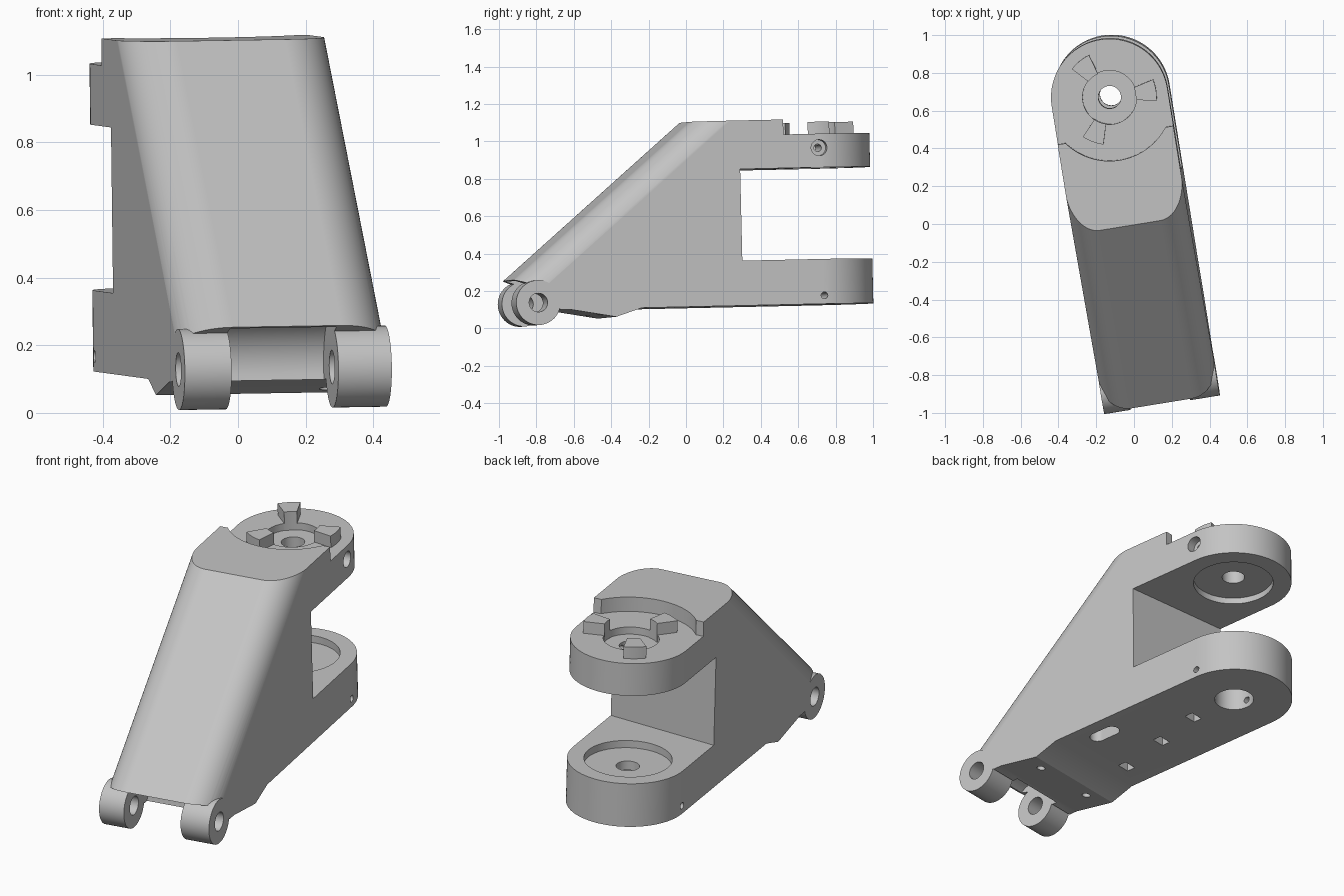
import bpy, bmesh, math
from mathutils import Matrix, Euler, Vector

old = bpy.data.objects.get("Cube")
if old:
    bpy.data.objects.remove(old, do_unlink=True)

grey = bpy.data.materials.new("plain grey")
grey.use_nodes = True
grey.diffuse_color = (0.55, 0.55, 0.55, 1)
grey.node_tree.nodes["Principled BSDF"].inputs["Base Color"].default_value = (0.55, 0.55, 0.55, 1)

# Local axes: x across, y along the arms, z up; the origin is the pivot axis at the underside
HALF = 0.31
HINGE = (-1.55, 0.04)


def prism(name, pts, lo, hi, place):
    """Extrude a closed 2D outline from lo to hi; place(a, b, t) gives the 3D point."""
    bm = bmesh.new()
    ends = [[bm.verts.new(place(a, b, t)) for a, b in pts] for t in (lo, hi)]
    for ring in ends:
        bm.faces.new(ring)
    for i in range(len(pts)):
        j = (i + 1) % len(pts)
        bm.faces.new((ends[0][i], ends[0][j], ends[1][j], ends[1][i]))
    bmesh.ops.recalc_face_normals(bm, faces=bm.faces)
    mesh = bpy.data.meshes.new(name)
    bm.to_mesh(mesh)
    bm.free()
    ob = bpy.data.objects.new(name, mesh)
    bpy.context.collection.objects.link(ob)
    mesh.materials.append(grey)
    return ob


def upright(a, b, t):
    return (a, b, t)


def across(a, b, t):
    return (t, a, b)


def arc(cx, cy, r, start, end, n):
    angles = [math.radians(start + (end - start) * i / n) for i in range(n + 1)]
    return [(cx + r * math.cos(t), cy + r * math.sin(t)) for t in angles]


def circle(cx, cy, r, n=48):
    return arc(cx, cy, r, 0, 360, n)[:-1]


def rect(cx, cy, w, h):
    return [(cx + sx * w / 2, cy + sy * h / 2) for sx, sy in ((-1, -1), (1, -1), (1, 1), (-1, 1))]


def combine(tool, operation="DIFFERENCE"):
    tool.hide_render = True
    mod = body.modifiers.new("combine", "BOOLEAN")
    mod.operation, mod.solver, mod.object = operation, "EXACT", tool
    bpy.context.view_layer.objects.active = body
    bpy.ops.object.modifier_apply(modifier=mod.name)
    bpy.data.objects.remove(tool, do_unlink=True)


def cut_round(r, lo, hi, cx=0, cy=0, place=upright):
    combine(prism("round_cutter", circle(cx, cy, r), lo, hi, place))


# Side profile with two arms and a slightly skewed web between them
profile = [(-0.685, 0.99), (-1.66, 0.165), (-1.55, 0.13), (-1.43, 0.0), (-1.38, 0.0),
           (-1.13, -0.045), (-0.99, 0.0), (0.5, 0.0), (0.5, 0.24), (-0.4, 0.24),
           (-0.4, 0.73), (0.5, 0.73), (0.5, 0.91 + 0.08)]
body = prism("hinged_bracket", profile, -0.5, 0.5, across)
for v in body.data.vertices:
    if abs(v.co.y + 0.4) < 0.001:
        v.co.y -= 0.13 * v.co.x

# Rounded ends of the arms
plan = [(-HALF, -2), (HALF, -2)] + arc(0, 0, HALF, 0, 180, 48)
combine(prism("plan_outline", plan, -0.5, 1.5, upright), "INTERSECT")

# Rounded long corners of the sloping front
slope = Vector((0.975, 0.825)).normalized()
R, W = 0.15, HALF + 0.002
section = [(-W, 1.7)] + arc(R - W, R, R, 180, 270, 14) + arc(W - R, R, R, 270, 360, 14) + [(W, 1.7)]


def along_slope(a, b, t):
    return (a, -0.685 + b * slope.y + t * slope.x, 0.99 - b * slope.x + t * slope.y)


combine(prism("slope_outline", section, -2.6, 2.6, along_slope), "INTERSECT")

# Hinge lugs, the clearance between them, and the pin hole
for lo, hi in ((-HALF, -0.17), (0.15, HALF)):
    combine(prism("lug", circle(*HINGE, 0.12), lo, hi, across), "UNION")
cut_round(0.155, -0.17, 0.15, *HINGE, place=across)
cut_round(0.05, -0.6, 0.6, *HINGE, place=across)

# Step in the top deck, curved around the pivot
step = [(-0.6, 0.6), (-0.6, -0.2)] + arc(0, 0, 0.335, 217, 323, 32) + [(0.6, -0.2), (0.6, 0.6)]
combine(prism("deck_step", step, 0.91, 1.3, upright))

# Pivot recesses and bores
for r, lo, hi in ((0.143, 0.87, 1.2), (0.06, 0.65, 1.2), (0.213, 0.65, 0.765),
                  (0.225, 0.2, 0.4), (0.06, 0.05, 0.4), (0.104, -0.2, 0.15)):
    cut_round(r, lo, hi)

# Side holes
cut_round(0.018, -0.6, 0.6, 0, 0.045, across)
cut_round(0.043, 0.26, 0.6, -0.01, 0.835, across)
cut_round(0.02, 0.0, 0.6, -0.01, 0.835, across)

# Pockets and screw holes in the underside
slot = arc(0.19, -0.70, 0.042, 0, 180, 12) + arc(0.19, -0.80, 0.042, 180, 360, 12)
combine(prism("slot", slot, -0.2, 0.12, upright))
for x, y in ((-0.14, -0.88), (-0.065, -0.57), (0.005, -0.285)):
    combine(prism("pocket", rect(x, y, 0.075, 0.05), -0.2, 0.08, upright))
for x in (-0.18, 0.19):
    cut_round(0.022, -0.2, 0.1, x, -1.2)

# Three wedge-shaped drive teeth around the pivot
for a in (0, 120, 240):
    tooth = arc(0, 0, 0.25, a - 13.5, a + 13.5, 8) + arc(0, 0, 0.14, a + 13.5, a - 13.5, 4)
    combine(prism("tooth", tooth, 0.85, 0.975, upright), "UNION")

# Shading and final pose
bpy.ops.object.select_all(action="DESELECT")
body.select_set(True)
bpy.context.view_layer.objects.active = body
bpy.ops.object.shade_smooth_by_angle(angle=math.radians(25))
weighted = body.modifiers.new("weighted_normals", "WEIGHTED_NORMAL")
weighted.keep_sharp = True
pose = (Matrix.Translation((-0.118, 0.692, 0.127))
        @ Euler((0.024, -0.0125, 0)).to_matrix().to_4x4()
        @ Matrix.Rotation(math.radians(9.2), 4, "Z"))
body.data.transform(pose)
